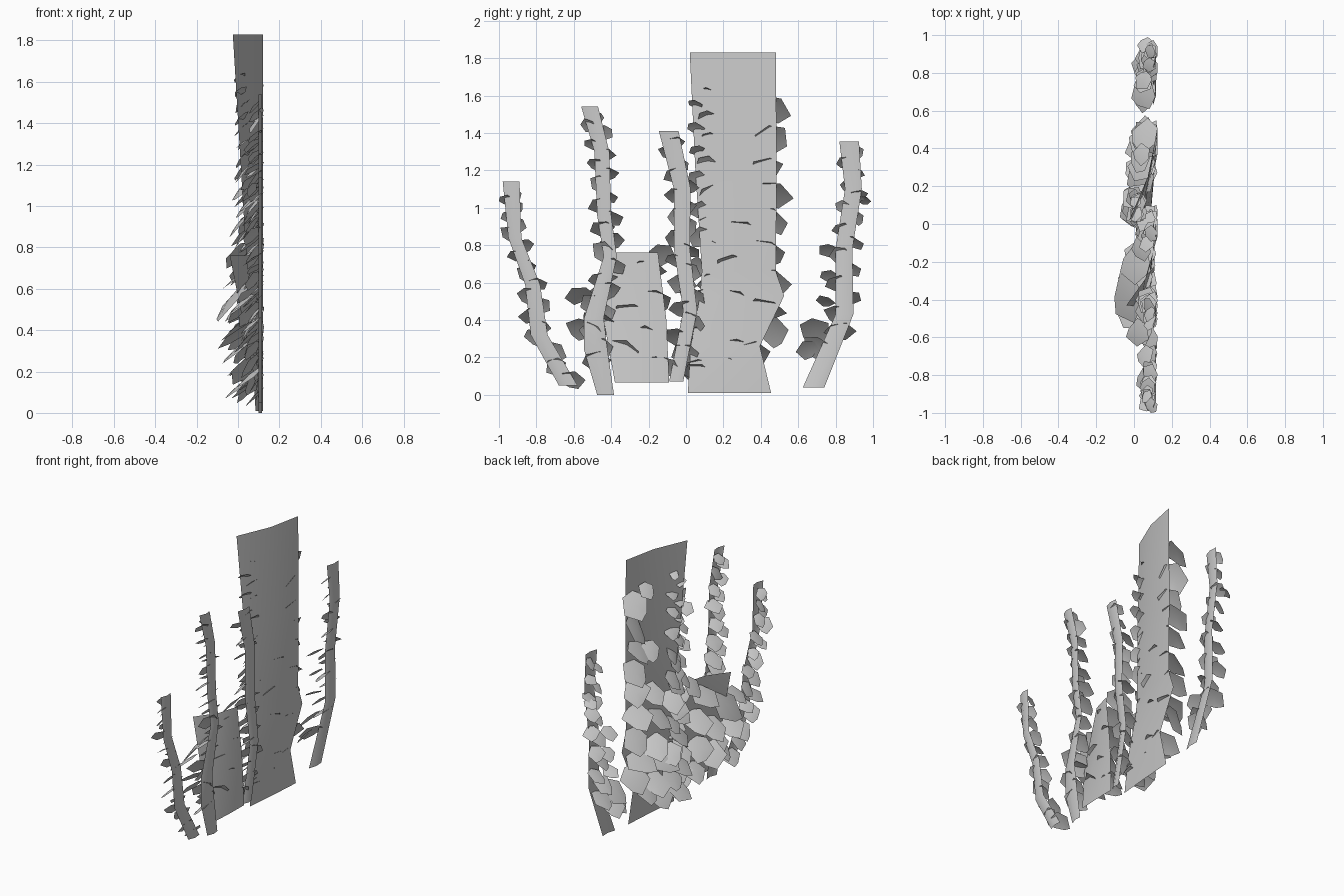
import bpy
import bmesh
import math
import random
from mathutils import Matrix, Vector

random.seed(4)

default_cube = bpy.data.objects.get("Cube")
if default_cube:
    bpy.data.objects.remove(default_cube, do_unlink=True)


def make_material(name, colour):
    material = bpy.data.materials.new(name)
    material.use_nodes = True
    material.diffuse_color = colour
    shader = material.node_tree.nodes["Principled BSDF"]
    shader.inputs["Base Color"].default_value = colour
    shader.inputs["Roughness"].default_value = 0.9
    return material


grey = make_material("plain grey", (0.6, 0.6, 0.6, 1))


def finish(bm, name):
    """Turn a bmesh into a named, shaded object."""
    mesh = bpy.data.meshes.new(name)
    bm.to_mesh(mesh)
    bm.free()
    mesh.materials.append(grey)
    obj = bpy.data.objects.new(name, mesh)
    bpy.context.collection.objects.link(obj)
    bpy.ops.object.select_all(action="DESELECT")
    obj.select_set(True)
    bpy.context.view_layer.objects.active = obj
    bpy.ops.object.shade_smooth_by_angle(angle=math.radians(40))
    return obj


def strip(name, stations, top_x, bottom_x):
    """Bowed sheet; stations are (left y, right y, height), top first."""
    bm = bmesh.new()
    high, low = stations[0][2], stations[-1][2]
    rows = []
    for left, right, z in stations:
        t = (high - z) / (high - low)
        ys = (left, (left + right) / 2, right)
        rows.append([bm.verts.new((a + (b - a) * t, y, z))
                     for y, a, b in zip(ys, top_x, bottom_x)])
    for upper, lower in zip(rows, rows[1:]):
        for i in range(2):
            bm.faces.new((lower[i], lower[i + 1], upper[i + 1], upper[i]))
    return finish(bm, name)


# Outline of one leaf, one unit long, tip downwards
OUTLINE = [(-0.22, 0.46), (0.28, 0.44), (0.54, 0.06),
           (0.22, -0.38), (-0.1, -0.54), (-0.5, -0.1)]


def add_leaf(bm, x, y, z, size):
    """Slightly domed leaf leaning out from the wall and turned to the back."""
    tilt = math.radians(random.uniform(30, 56))
    s, c = math.sin(tilt), math.cos(tilt)
    lean = Matrix(((0, s, -c), (-1, 0, 0), (0, c, s)))
    yaw = Matrix.Rotation(random.uniform(-0.7, 0.3), 3, "Z")
    roll = Matrix.Rotation(random.uniform(-0.5, 0.5), 3, "Z")
    turn = yaw @ lean @ roll

    def place(u, v, n):
        p = turn @ Vector((u, v, n)) * size + Vector((x, y, z))
        p.x = min(p.x, 0.125)
        p.y = max(-1, min(1, p.y))
        p.z = max(0.01, p.z)
        return bm.verts.new(p)

    flip = random.choice((-1, 1))
    rim = [place(u * flip * random.uniform(0.85, 1.1), v, 0) for u, v in OUTLINE]
    if flip > 0:
        rim.reverse()
    centre = place(0, 0, 0.07)
    for a, b in zip(rim, rim[1:] + rim[:1]):
        bm.faces.new((a, b, centre))


def leaf_column(name, path, sizes, gap, spread, x):
    """Leaves alternating to both sides of a (y, z) path, top first."""
    bm = bmesh.new()
    top, bottom = path[0][1], path[-1][1]
    z, side = top, 1
    while z > bottom:
        for (ya, za), (yb, zb) in zip(path, path[1:]):
            if za >= z >= zb:
                y = ya + (yb - ya) * (za - z) / (za - zb)
        t = (top - z) / (top - bottom)
        size = (sizes[0] + (sizes[1] - sizes[0]) * t) * random.uniform(0.85, 1.15)
        add_leaf(bm, x - size * 0.15 + random.uniform(-0.015, 0.015),
                 y + side * spread * random.uniform(0.6, 1.2), z, size)
        side = -side
        z -= gap * random.uniform(0.8, 1.2) * (0.7 + t * 0.45)
    return finish(bm, name)


def leaf_cluster(name, spots):
    """Leaves at chosen (x, y, z, size) spots."""
    bm = bmesh.new()
    for spot in spots:
        add_leaf(bm, *spot)
    return finish(bm, name)


# Wide trunk sheet, twisted outwards at the top
strip("trunk_sheet",
      [(0.02, 0.48, 1.83), (0.05, 0.485, 1.2), (0.085, 0.48, 0.66),
       (0.075, 0.525, 0.53), (0.025, 0.395, 0.26), (0.01, 0.455, 0.01)],
      (-0.025, 0.073, 0.12), (0.085, 0.105, 0.12))

# Low wide sheet between the two middle stems
strip("low_sheet",
      [(-0.43, -0.15, 0.76), (-0.44, -0.105, 0.4), (-0.38, -0.09, 0.065)],
      (-0.04, 0.06, 0.1), (0.1, 0.108, 0.11))

# Narrow climbing stems
stems = {
    "short_stem": [(-0.98, -0.89, 1.14), (-0.95, -0.88, 0.84), (-0.86, -0.78, 0.59),
                   (-0.83, -0.74, 0.32), (-0.68, -0.58, 0.05)],
    "tall_stem": [(-0.56, -0.47, 1.54), (-0.49, -0.41, 1.3), (-0.475, -0.4, 0.96),
                  (-0.44, -0.37, 0.74), (-0.545, -0.44, 0.41), (-0.545, -0.42, 0.24),
                  (-0.475, -0.385, 0)],
    "middle_stem": [(-0.145, -0.04, 1.41), (-0.065, 0.025, 1.1), (-0.065, 0.02, 0.78),
                    (-0.015, 0.06, 0.45), (-0.09, -0.015, 0.07)],
    "far_stem": [(0.82, 0.925, 1.355), (0.85, 0.94, 1.1), (0.8, 0.89, 0.78),
                 (0.8, 0.895, 0.43), (0.625, 0.74, 0.04)],
}
for name, stations in stems.items():
    strip(name, stations, (0.1, 0.117, 0.113), (0.1, 0.117, 0.113))

# Leaves along the stems: size at top, size at bottom, gap, spread, lowest height
growth = {
    "short_stem": (0.09, 0.13, 0.065, 0.028, 0.07),
    "tall_stem": (0.09, 0.16, 0.07, 0.032, 0.12),
    "middle_stem": (0.09, 0.17, 0.072, 0.035, 0.1),
    "far_stem": (0.09, 0.15, 0.075, 0.04, 0.2),
}
for name, (small, big, gap, spread, lowest) in growth.items():
    path = [((a + b) / 2, z) for a, b, z in stems[name]]
    path[0] = (path[0][0], path[0][1] - 0.06)
    path[-1] = (path[-1][0], lowest)
    leaf_column(name + "_leaves", path, (small, big), gap, spread, 0.092)

# Big leaves down the outer edge of the trunk sheet
leaf_cluster("trunk_edge_leaves", [
    (0.04, 0.37, 1.6, 0.12), (0.06, 0.47, 1.53, 0.2), (0.06, 0.46, 1.36, 0.2),
    (0.06, 0.42, 1.2, 0.18), (0.06, 0.47, 1.07, 0.2), (0.06, 0.46, 0.93, 0.19),
    (0.06, 0.44, 0.76, 0.21), (0.06, 0.46, 0.6, 0.2), (0.05, 0.41, 0.45, 0.22),
    (0.06, 0.46, 0.34, 0.2), (0.05, 0.36, 0.22, 0.2)])

# Small leaves down the inner edge, growing larger towards the foot
leaf_column("trunk_inner_leaves", [(0.08, 1.62), (0.11, 0.7), (0.1, 0.1)],
            (0.08, 0.2), 0.085, 0.035, 0.03)

# Big leaves over the middle and foot of the trunk sheet
leaf_cluster("trunk_foot_leaves", [
    (0.03, 0.34, 1.18, 0.15), (0.04, 0.3, 0.87, 0.18), (0.03, 0.25, 0.68, 0.19),
    (0.03, 0.28, 0.5, 0.2), (0.04, 0.27, 0.24, 0.2), (0.02, 0.18, 0.38, 0.2),
    (0.05, 0.2, 0.13, 0.18), (0.04, 0.06, 0.12, 0.16)])

# Big leaves over the low sheet
leaf_cluster("low_sheet_leaves", [
    (-0.03, -0.4, 0.54, 0.26), (0.01, -0.22, 0.66, 0.2), (0.03, -0.17, 0.5, 0.2),
    (0.01, -0.3, 0.42, 0.22), (0, -0.47, 0.38, 0.22), (0.04, -0.2, 0.3, 0.2),
    (0.04, -0.33, 0.22, 0.2), (0.05, -0.17, 0.15, 0.17), (0.04, -0.13, 0.75, 0.15),
    (0.02, -0.58, 0.53, 0.15), (0.04, -0.56, 0.35, 0.16)])

# Loose leaves hanging beside the far stem
leaf_cluster("far_side_leaves", [
    (0.05, 0.69, 0.34, 0.18), (0.05, 0.65, 0.24, 0.13), (0.05, 0.74, 0.5, 0.11),
    (0.05, 0.77, 0.63, 0.11), (0.05, 0.76, 0.77, 0.11), (0.06, 0.95, 1.04, 0.09)])
